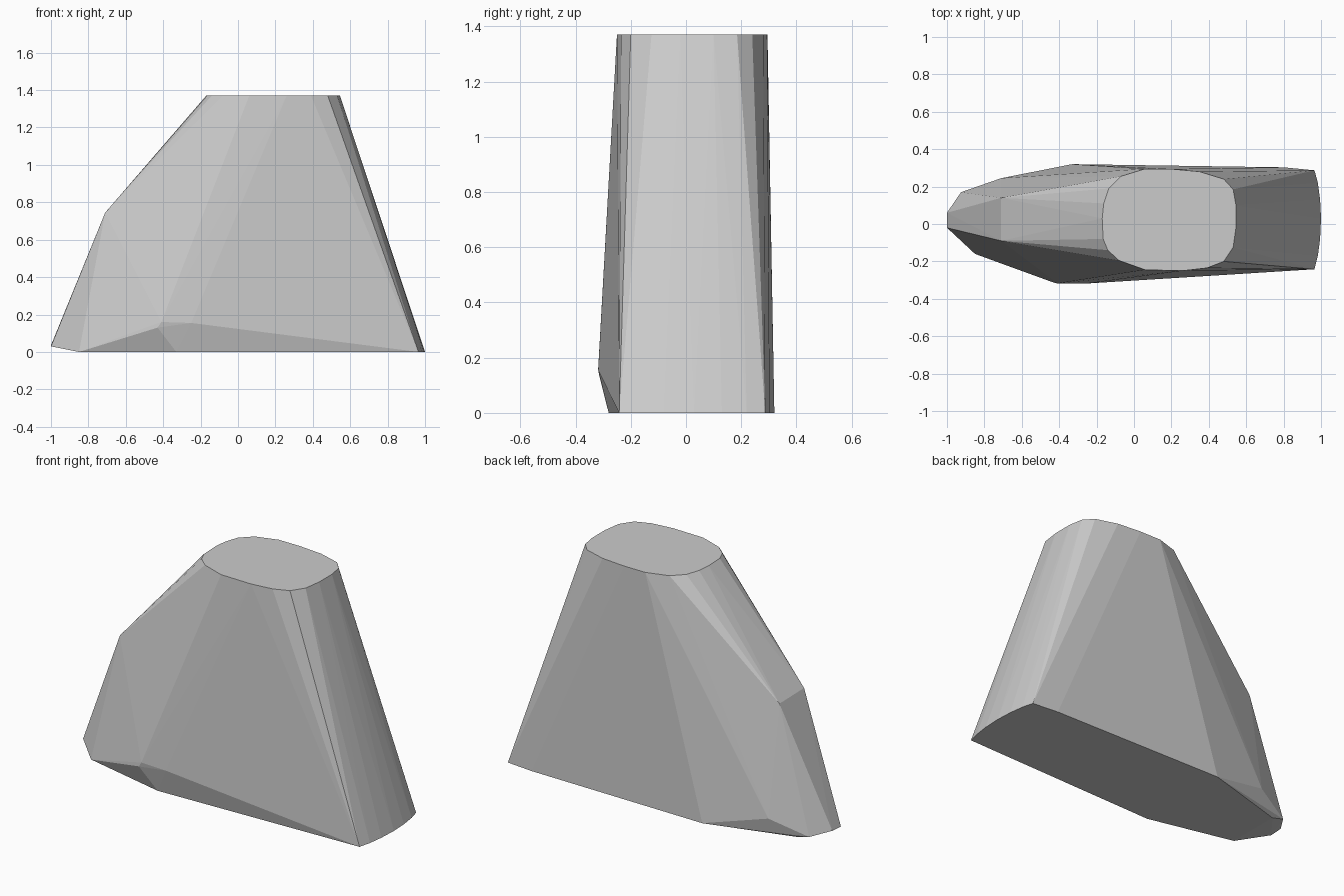
import bpy, bmesh, math

TOP = 1.37

# Rounded top outline
top = [(-0.17, 0.03), (-0.165, -0.08), (-0.14, -0.14), (-0.08, -0.195),
       (0.06, -0.245), (0.26, -0.25), (0.39, -0.235), (0.48, -0.2),
       (0.53, -0.125), (0.545, -0.02), (0.545, 0.1), (0.53, 0.185),
       (0.48, 0.24), (0.35, 0.28), (0.2, 0.294), (0.06, 0.295),
       (-0.07, 0.255), (-0.135, 0.19), (-0.162, 0.11)]

# Base outline resting on the ground
base = [(0.965, -0.242), (0.983, -0.17), (0.995, -0.08), (1.0, 0.03),
        (0.995, 0.13), (0.983, 0.22), (0.965, 0.287), (0.8, 0.303),
        (-0.33, 0.32), (-0.33, -0.28), (-0.85, -0.16), (-0.85, 0.17)]

# Corners of the faceted left end and the low front bulge
facets = [(-1.0, 0.06, 0.035), (-1.0, -0.02, 0.03), (-0.925, 0.17, 0.02),
          (-0.71, -0.09, 0.745), (-0.71, 0.14, 0.74), (-0.71, 0.245, 0.1),
          (-0.43, -0.313, 0.13), (-0.41, -0.318, 0.16), (-0.25, -0.318, 0.155)]

points = [(x, y, TOP) for x, y in top] + [(x, y, 0) for x, y in base] + facets

# Skin the outlines into one convex block
bm = bmesh.new()
for p in points:
    bm.verts.new(p)
hull = bmesh.ops.convex_hull(bm, input=bm.verts)
loose = [v for v in bm.verts if not v.link_faces]
bmesh.ops.delete(bm, geom=loose, context='VERTS')
bmesh.ops.dissolve_limit(bm, angle_limit=math.radians(0.5),
                         verts=bm.verts, edges=bm.edges)
bmesh.ops.recalc_face_normals(bm, faces=bm.faces)

mesh = bpy.data.meshes.new("tapered_block")
bm.to_mesh(mesh)
bm.free()
block = bpy.data.objects.new("tapered_block", mesh)
bpy.context.collection.objects.link(block)
